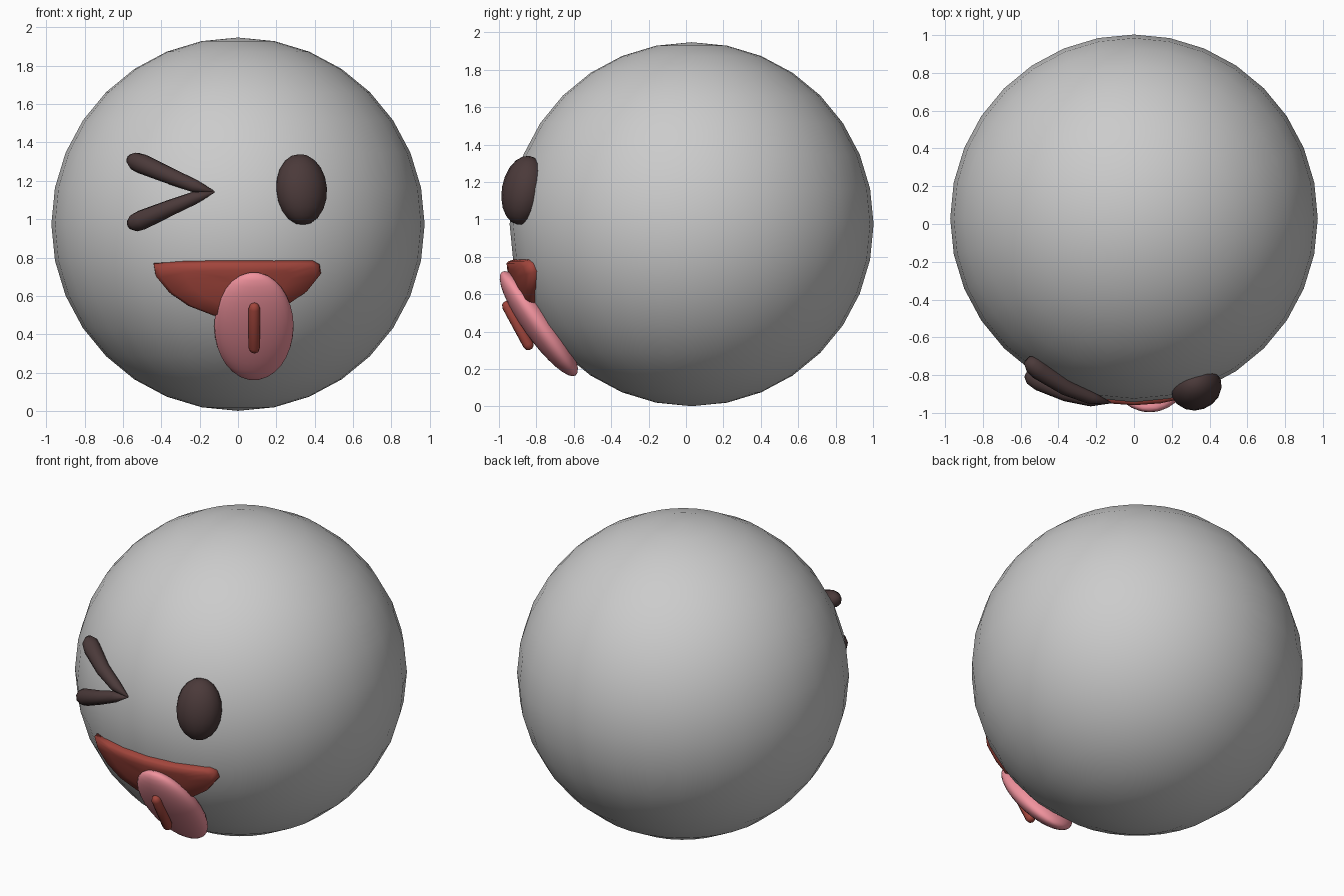
import bpy, bmesh, math
from mathutils import Vector, Matrix

if "Cube" in bpy.data.objects:
    bpy.data.objects.remove(bpy.data.objects["Cube"])

C = Vector((0, 0.03, 0.974))   # head centre
R = 0.973                      # head radius


def mat(name, rgb):
    m = bpy.data.materials.new(name)
    m.diffuse_color = (*rgb, 1)
    m.use_nodes = True
    m.node_tree.nodes["Principled BSDF"].inputs["Base Color"].default_value = m.diffuse_color
    return m


DARK = mat("dark_brown", (0.07, 0.042, 0.042))
RED = mat("mouth_red", (0.36, 0.06, 0.045))
PINK = mat("tongue_pink", (0.88, 0.29, 0.34))


def finish(bm, name, material=None):
    bmesh.ops.recalc_face_normals(bm, faces=bm.faces)
    for f in bm.faces:
        f.smooth = True
    me = bpy.data.meshes.new(name)
    bm.to_mesh(me)
    bm.free()
    ob = bpy.data.objects.new(name, me)
    bpy.context.collection.objects.link(ob)
    if material:
        me.materials.append(material)
    return ob


def ellipsoid(name, centre, radii, rot, material=None, seg=32, rings=16):
    bm = bmesh.new()
    m = Matrix.Translation(centre) @ rot @ Matrix.Diagonal((*radii, 1))
    bmesh.ops.create_uvsphere(bm, u_segments=seg, v_segments=rings, radius=1, matrix=m)
    return finish(bm, name, material)


def on_head(x, z, lift=0.0):
    """Point on the front of the head at x, z, raised along the normal."""
    y = C.y - math.sqrt(R * R - x * x - (z - C.z) ** 2)
    p = Vector((x, y, z))
    return p + (p - C).normalized() * lift


def skin(bm, rings, close_ends=True):
    loops = [[bm.verts.new(p) for p in ring] for ring in rings]
    n = len(loops[0])
    for a, b in zip(loops, loops[1:]):
        for i in range(n):
            j = (i + 1) % n
            bm.faces.new((a[i], a[j], b[j], b[i]))
    if close_ends:
        bm.faces.new(loops[0])
        bm.faces.new(loops[-1])


def tube(name, pts, radii, material, sides=10):
    bm = bmesh.new()
    rings = []
    for i, (p, r) in enumerate(zip(pts, radii)):
        t = (pts[min(i + 1, len(pts) - 1)] - pts[max(i - 1, 0)]).normalized()
        b = t.cross(p - C).normalized()
        n = b.cross(t)
        rings.append([p + r * (math.cos(a) * b + math.sin(a) * n)
                      for a in (2 * math.pi * k / sides for k in range(sides))])
    skin(bm, rings)
    return finish(bm, name, material)


# Head
ellipsoid("head", C, (R, R, R), Matrix.Identity(4))

# Open eye
eye = on_head(0.33, 1.155)
turn = (eye - C).to_track_quat('-Y', 'Z').to_matrix().to_4x4()
ellipsoid("open_eye", eye, (0.137, 0.115, 0.187), turn, DARK, 16, 10)

# Winking eye: two tapered strokes meeting at a point
stroke = [(-0.55, 0.167, 0.026), (-0.525, 0.157, 0.047), (-0.49, 0.143, 0.052),
          (-0.35, 0.083, 0.043), (-0.22, 0.03, 0.034), (-0.12, 0.0, 0.004)]
for name, s in (("wink_upper", 1), ("wink_lower", -1)):
    tube(name, [on_head(x, 1.138 + s * dz, 0.025) for x, dz, r in stroke],
         [r for x, dz, r in stroke], DARK)

# Mouth: half-moon outline wrapped on the head with a rounded rim
outline = [(-0.44, 0.77), (-0.3, 0.78), (-0.15, 0.784), (0, 0.784), (0.15, 0.784),
           (0.3, 0.784), (0.39, 0.784), (0.425, 0.765), (0.432, 0.72), (0.36, 0.63),
           (0.25, 0.555), (0.12, 0.505), (0, 0.495), (-0.13, 0.505), (-0.26, 0.555),
           (-0.36, 0.625), (-0.43, 0.71)]
bm = bmesh.new()
skin(bm, [[on_head(x * s, 0.68 + (z - 0.68) * s, lift) for x, z in outline]
          for s, lift in ((0.97, -0.05), (1, 0.0), (0.97, 0.025), (0.9, 0.038),
                          (0.6, 0.042), (0.3, 0.042), (0.02, 0.042))])
finish(bm, "mouth", RED)

# Tongue and its groove
ellipsoid("tongue", (0.083, -0.787, 0.442), (0.207, 0.085, 0.34),
          Matrix.Rotation(math.radians(35.5), 4, 'X'), PINK)
top, low = Vector((0.085, -0.968, 0.56)), Vector((0.085, -0.83, 0.305))
tube("tongue_groove", [top.lerp(low, t) for t in (0, 0.03, 0.1, 0.5, 0.9, 0.97, 1)],
     [0.01, 0.023, 0.03, 0.03, 0.03, 0.023, 0.01], RED)
